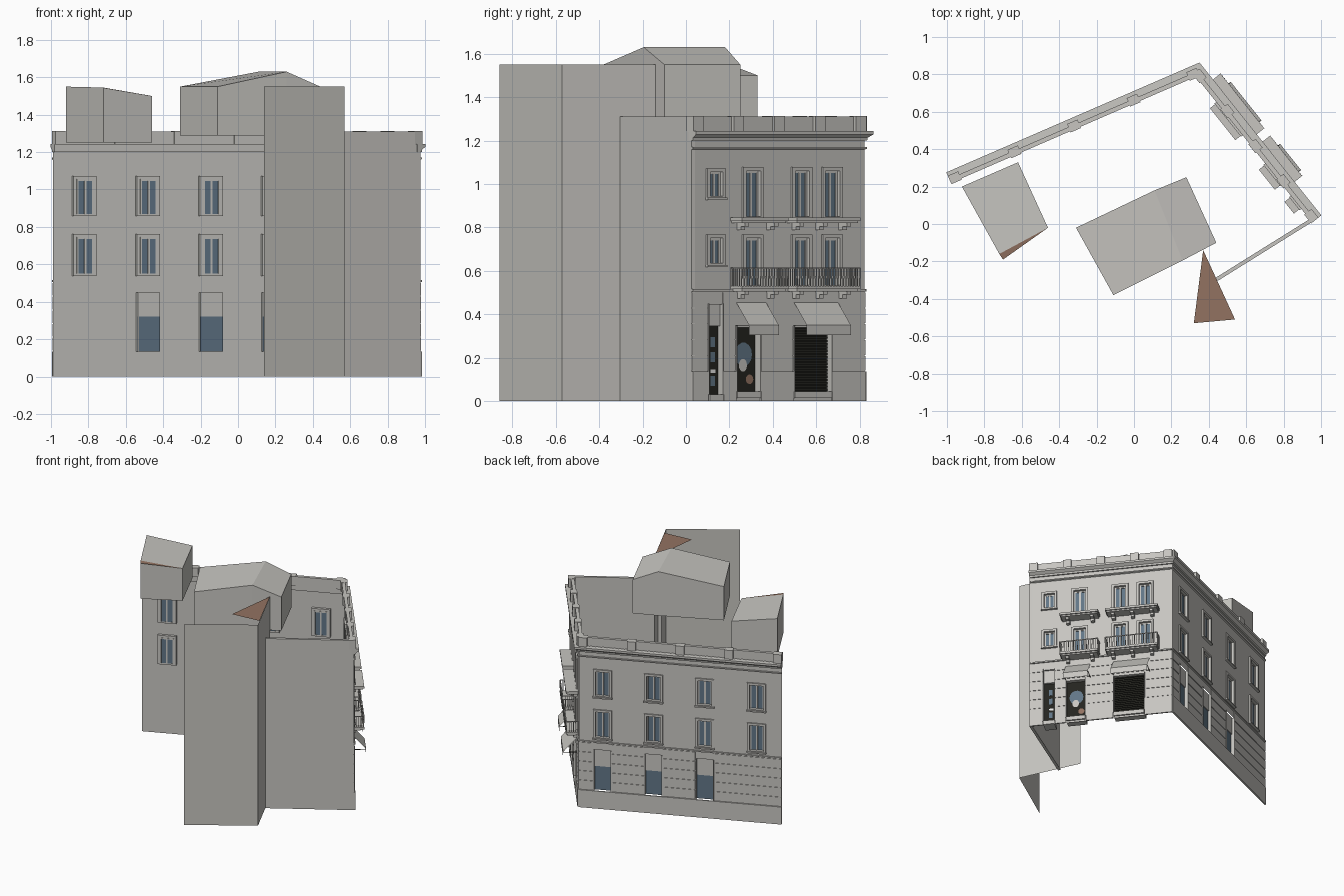
import bpy, bmesh, math
from mathutils import Vector

if "Cube" in bpy.data.objects:
    bpy.data.objects.remove(bpy.data.objects["Cube"])

def mat(name, c):
    m = bpy.data.materials.new(name)
    m.diffuse_color = (*c, 1)
    m.use_nodes = True
    m.node_tree.nodes["Principled BSDF"].inputs["Base Color"].default_value = m.diffuse_color
    return m

STONE = mat("pale stone", (0.57, 0.56, 0.53))
GLASS = mat("blue glass", (0.12, 0.18, 0.24))
BROWN = mat("brown tile", (0.29, 0.17, 0.12))
DARK = mat("dark metal", (0.018, 0.018, 0.014))
WHITE = mat("white display", (0.8, 0.8, 0.8))

parts = {}
def part(name, m):
    if name not in parts:
        parts[name] = (bmesh.new(), m)
    return parts[name][0]

def face(name, m, pts):
    bm = part(name, m)
    bm.faces.new([bm.verts.new(p) for p in pts])

# A facade frame: s runs along the wall, d points outward, z is up
class Frame:
    def __init__(self, a, b):
        self.a, self.b = Vector((*a, 0)), Vector((*b, 0))
        self.len = (self.b - self.a).length
        self.u = (self.b - self.a).normalized()
        self.n = Vector((-self.u.y, self.u.x, 0))
    def p(self, s, d, z):
        return self.a + self.u * s + self.n * d + Vector((0, 0, z))

def box(name, m, f, s0, s1, d0, d1, z0, z1):
    P = lambda s, d, z: f.p((s0, s1)[s], (d0, d1)[d], (z0, z1)[z])
    c = [P(0, 0, 0), P(1, 0, 0), P(1, 1, 0), P(0, 1, 0), P(0, 0, 1), P(1, 0, 1), P(1, 1, 1), P(0, 1, 1)]
    bm = part(name, m)
    v = [bm.verts.new(q) for q in c]
    for q in ((3, 2, 1, 0), (4, 5, 6, 7), (0, 1, 5, 4), (1, 2, 6, 5), (2, 3, 7, 6), (3, 0, 4, 7)):
        bm.faces.new([v[i] for i in q])

def plate(name, m, f, s0, s1, d, z0, z1):
    face(name, m, [f.p(s1, d, z0), f.p(s0, d, z0), f.p(s0, d, z1), f.p(s1, d, z1)])

# Wall sheet with rectangular openings (s0, s1, z0, z1)
def wall(name, f, z0, z1, holes=()):
    ss = sorted({0, f.len, *[h[0] for h in holes], *[h[1] for h in holes]})
    zs = sorted({z0, z1, *[h[2] for h in holes], *[h[3] for h in holes]})
    for a, b in zip(ss, ss[1:]):
        for c, d in zip(zs, zs[1:]):
            s, z = (a + b) / 2, (c + d) / 2
            if not any(h[0] < s < h[1] and h[2] < z < h[3] for h in holes):
                plate(name, STONE, f, a, b, 0, c, d)

# Horizontal strip broken by openings
def strip(name, f, z0, z1, depth, holes, gap=0.0):
    s = 0
    for h in sorted(h for h in holes if h[2] < z1 - .002 and h[3] > z0 + .002):
        if h[0] - gap > s:
            box(name, STONE, f, s, h[0] - gap, 0, depth, z0, z1)
        s = h[1] + gap
    box(name, STONE, f, s, f.len, 0, depth, z0, z1)

# Casement window: raised surround, sash frame and two panes
def window(f, s, z0, z1, w=0.10):
    a, b = s - w / 2, s + w / 2
    for q in ((a - .017, a, z0 - .012, z1 + .017), (b, b + .017, z0 - .012, z1 + .017),
              (a, b, z1, z1 + .017), (a, b, z0 - .012, z0)):
        box("window_surrounds", STONE, f, q[0], q[1], -.02, .01, q[2], q[3])
    box("window_sills", STONE, f, a - .02, b + .02, 0, .018, z0 - .018, z0 - .008)
    for q in ((a, a + .01), (s - .006, s + .006), (b - .01, b)):
        box("window_sashes", STONE, f, *q, -.022, -.01, z0, z1)
    box("window_sashes", STONE, f, a, b, -.022, -.01, z1 - .01, z1)
    box("window_glass", GLASS, f, a, b, -.018, -.014, z0, z1)
    return (a, b, z0, z1)

A, B, C, D = (-.99, .245), (.34, .822), (.975, .025), (.43, -.315)
side, front, back = Frame(A, B), Frame(B, C), Frame(C, D)

# Side facade openings
side_holes = []
for s in (.18, .55, .916, 1.28):
    for z0, z1 in ((.55, .745), (.87, 1.055)):
        side_holes.append(window(side, s, z0, z1))
for s in (.55, .916, 1.28):
    a, b = s - .065, s + .065
    side_holes.append((a, b, .135, .45))
    box("side_door_glass", GLASS, side, a, b, -.024, -.018, .135, .32)
    box("side_door_panels", STONE, side, a, b, -.024, -.01, .32, .45)
    for q in (a, b - .006):
        box("side_door_jambs", STONE, side, q, q + .006, -.024, .008, .135, .45)

# Shop facade openings
front_holes = []
for s in (.194, .373, .661):
    for z0, z1 in ((.535, .75), (.85, 1.06)):
        front_holes.append(window(front, s, z0, z1, .085))
for z0, z1 in ((.635, .75), (.945, 1.055)):
    front_holes.append(window(front, .878, z0, z1, .075))
shops = [(.2, .418, .045, .345), (.62, .757, .045, .345), (.84, .92, .03, .45)]
front_holes += shops
for a, b, z0, z1 in shops:
    box("shop_floors", STONE, front, a, b, -.075, .012, z0 - .03, z0)
    for q in (a - .005, b):
        box("shop_jambs", STONE, front, q, q + .005, -.04, .01, z0, z1)
    box("shop_lintels", STONE, front, a, b, -.04, .0, z1 - .006, z1)
a, b, z0, z1 = shops[0]
box("shutter_back", DARK, front, a, b, -.035, -.03, z0, z1)
for i in range(20):
    z = z0 + .015 * i
    box("shutter_slats", DARK, front, a, b, -.03, -.024, z + .002, z + .012)
box("shop_window", DARK, front, shops[1][0], shops[1][1], -.035, -.03, .045, .345)
box("shop_door", DARK, front, .84, .92, -.035, -.03, .03, .345)
box("shop_door_panel", STONE, front, .84, .92, -.035, -.012, .345, .45)
box("shop_door_notice", WHITE, front, .855, .885, -.029, -.027, .13, .145)
for z in (.07, .18, .25):
    box("shop_door_panes", GLASS, front, .86, .885, -.029, -.027, z, z + .045)

# Round display pieces behind the shop window
for nm, m, s, z, rs, rz, d in (("display_blue", GLASS, .69, .215, .05, .055, -.028),
                               ("display_pale", STONE, .695, .165, .024, .03, -.026),
                               ("display_brown", BROWN, .655, .1, .022, .022, -.027)):
    face(nm, m, [front.p(s - rs * math.cos(t), d, z + rz * math.sin(t))
                 for t in [math.tau * i / 14 for i in range(14)]])

wall("side_wall", side, 0, 1.245, side_holes)
wall("shop_wall", front, 0, 1.245, front_holes)
box("rear_wall", STONE, back, 0, back.len, -.02, 0, 0, 1.31)

# Plinth and rusticated courses
for f, holes in ((side, side_holes), (front, front_holes)):
    strip("plinth", f, 0, .135, .01, holes, .005)
    for i in range(5):
        z = .14 + .073 * i
        strip("stone_courses", f, z, z + .068, .004, holes, .003)
    strip("string_course", f, .505, .515, .01, [])

# Mitred mouldings swept around the street corner
def sweep(name, prof):
    bm = part(name, STONE)
    mitre = (side.n + front.n) / (1 + side.n.dot(front.n))
    rings = [[bm.verts.new(p + o * d + Vector((0, 0, z))) for d, z in prof]
             for p, o in ((side.a, side.n), (side.b, mitre), (front.b, front.n))]
    k = len(prof)
    for r, q in zip(rings, rings[1:]):
        for i in range(k):
            bm.faces.new((r[i], q[i], q[(i + 1) % k], r[(i + 1) % k]))
    bm.faces.new(rings[0])
    bm.faces.new(rings[-1][::-1])
    bmesh.ops.recalc_face_normals(bm, faces=bm.faces)

sweep("frieze_moulding", [(0, 1.158), (.01, 1.162), (.01, 1.17), (0, 1.17)])
sweep("cornice", [(-.02, 1.2), (.01, 1.2), (.012, 1.213), (.034, 1.228), (.034, 1.243), (-.02, 1.245)])
sweep("parapet", [(-.028, 1.24), (-.004, 1.24), (-.004, 1.31), (-.028, 1.31)])
for f, n in ((side, 5), (front, 5)):
    for i in range(n):
        s = .03 + (f.len - .06) * i / (n - 1)
        box("parapet_piers", STONE, f, s - .03, s + .03, -.035, .014, 1.243, 1.312)

# Balconies with brackets; lower floor has railings
for a, b in ((.09, .465), (.515, .79)):
    for z in (.515, .83):
        box("balcony_slabs", STONE, front, a, b, 0, .085, z, z + .016)
        box("balcony_slabs", STONE, front, a + .008, b - .008, 0, .075, z - .01, z)
        n = 3 if b - a > .3 else 2
        for i in range(n):
            s = a + .05 + (b - a - .1) * i / (n - 1)
            box("balcony_brackets", STONE, front, s - .012, s + .012, 0, .06, z - .025, z - .01)
            box("balcony_brackets", STONE, front, s - .012, s + .012, 0, .03, z - .042, z - .025)
    box("railings", STONE, front, a, b, .078, .084, .61, .616)
    for s in (a, b - .006):
        box("railings", STONE, front, s, s + .006, 0, .084, .61, .616)
        for i in range(5):
            box("railings", STONE, front, s, s + .004, .015 * i, .015 * i + .004, .53, .61)
    n = round((b - a) / .016)
    for i in range(n + 1):
        s = a + (b - a - .004) * i / n
        box("railings", STONE, front, s, s + .004, .078, .082, .53, .575)
        box("railings", STONE, front, s, s + .004, .082, .087, .565, .612)

# Awnings: sloping canvas, valance and side cheeks
for a, b in ((.16, .42), (.584, .76)):
    t = [front.p(s, d, z) for s in (a, b) for d, z in ((.005, .455), (.1, .35), (.1, .305))]
    face("awnings", STONE, [t[0], t[3], t[4], t[1]][::-1])
    face("awnings", STONE, [t[1], t[4], t[5], t[2]][::-1])
    for s in (a, b):
        box("awning_arms", DARK, front, s - .002, s + .002, 0, .1, .345, .349)

# Tall party walls with the tile scrap on top
c0, c1, c2 = (.37, -.14), (.57, -.57), (.14, -.86)
wall("party_wall_inner", Frame(c0, c1), 0, 1.55)
wall("party_wall_outer", Frame(c1, c2), 0, 1.55)
face("tile_scrap", BROWN, [(.37, -.14, 1.55), (.32, -.53, 1.55), (.54, -.51, 1.55)])

# Rooftop rooms: walls with individual top heights, and roofs
def room(name, pts, zb, roofs):
    for p, q in zip(pts, pts[1:] + pts[:1]):
        face(name, STONE, [(q[0], q[1], zb), (p[0], p[1], zb), p, q])
    for r in roofs:
        face(name + "_roof", STONE, r)

W, N, E, S = (-.92, .2, 1.55), (-.62, .33, 1.5), (-.46, -.02, 1.5), (-.72, -.16, 1.545)
room("small_roof_room", [W, N, E, S], 1.25, [[S, E, N, W]])
face("small_room_tile", BROWN, [S, (-.7, -.19, 1.54), E])

w, r0, e0 = (-.31, -.02, 1.55), (.11, .18, 1.63), (.28, .25, 1.55)
e1, r1, s1 = (.44, -.1, 1.55), (.26, -.195, 1.63), (-.11, -.38, 1.55)
room("large_roof_room", [w, r0, e0, e1, r1, s1], 1.29, [[w, s1, r1, r0], [r0, r1, e1, e0]])

for name, (bm, m) in parts.items():
    me = bpy.data.meshes.new(name)
    bm.to_mesh(me)
    bm.free()
    me.materials.append(m)
    bpy.context.collection.objects.link(bpy.data.objects.new(name, me))
